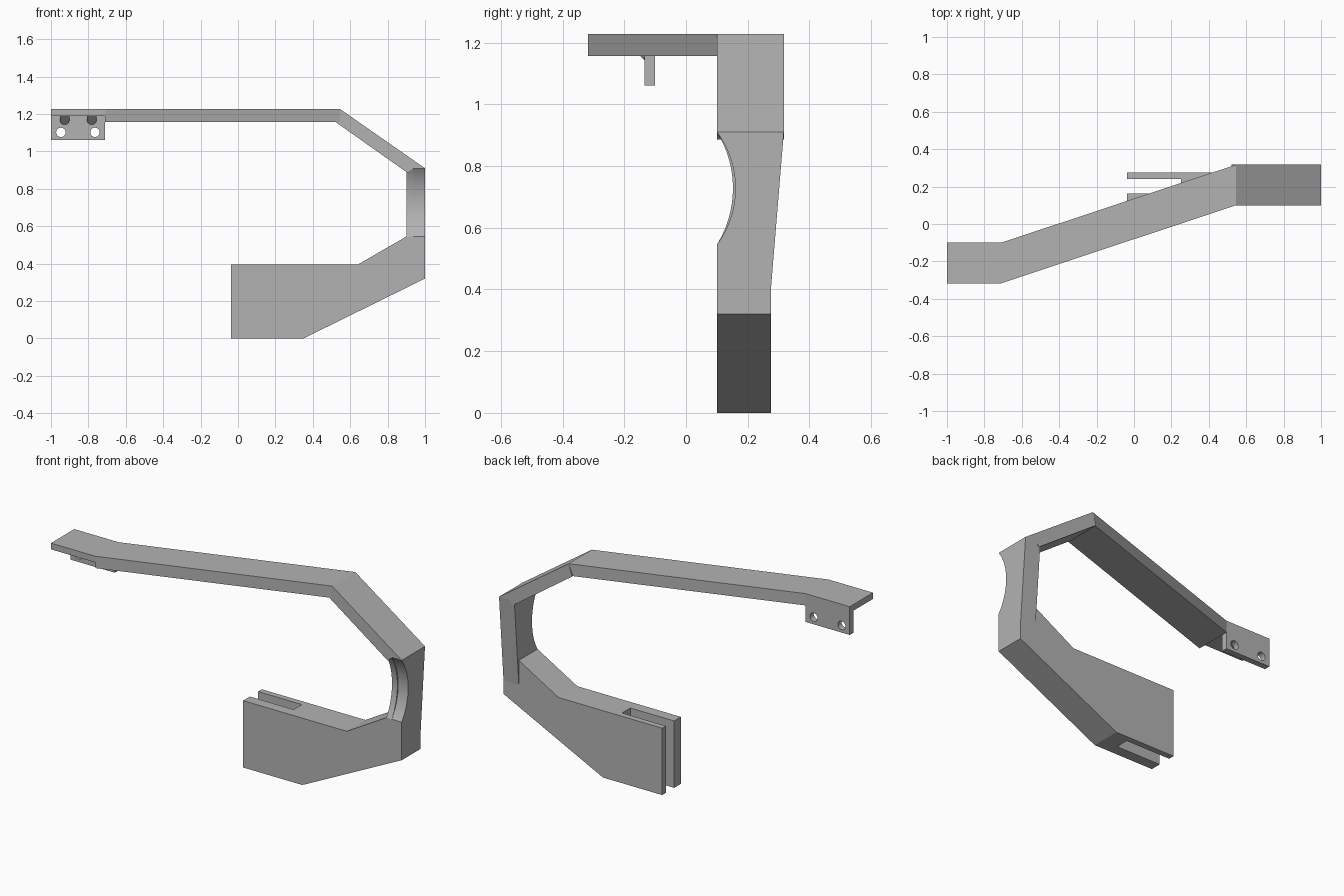
import bpy, bmesh, math

cube = bpy.data.objects.get("Cube")
if cube:
    bpy.data.objects.remove(cube, do_unlink=True)

grey = bpy.data.materials.new("plain grey")
grey.use_nodes = True
colour = (0.45, 0.45, 0.45, 1)
grey.diffuse_color = colour
grey.node_tree.nodes["Principled BSDF"].inputs["Base Color"].default_value = colour


def loft(name, start, end):
    """Solid between two matching outlines of 3D points."""
    bm = bmesh.new()
    a = [bm.verts.new(p) for p in start]
    b = [bm.verts.new(p) for p in end]
    bm.faces.new(a)
    bm.faces.new(b[::-1])
    for i in range(len(a)):
        j = (i + 1) % len(a)
        bm.faces.new((a[i], b[i], b[j], a[j]))
    bmesh.ops.remove_doubles(bm, verts=bm.verts, dist=1e-5)
    bmesh.ops.recalc_face_normals(bm, faces=bm.faces)
    mesh = bpy.data.meshes.new(name)
    bm.to_mesh(mesh)
    bm.free()
    mesh.materials.append(grey)
    obj = bpy.data.objects.new(name, mesh)
    bpy.context.collection.objects.link(obj)
    return obj


def prism(name, outline, axis, low, high):
    """Extrude a 2D outline along x, y or z."""
    k = "xyz".index(axis)

    def place(p, depth):
        q = list(p)
        q.insert(k, depth)
        return q
    return loft(name, [place(p, low) for p in outline], [place(p, high) for p in outline])


def rect(x0, x1, z0, z1):
    return [(x0, z0), (x1, z0), (x1, z1), (x0, z1)]


def circle(cx, cz, r, n=32):
    return [(cx + r * math.cos(math.tau * i / n), cz + r * math.sin(math.tau * i / n))
            for i in range(n)]


def cut(obj, cutter):
    mod = obj.modifiers.new("cut", "BOOLEAN")
    mod.operation = "DIFFERENCE"
    mod.solver = "EXACT"
    mod.object = cutter
    bpy.context.view_layer.objects.active = obj
    bpy.ops.object.modifier_apply(modifier=mod.name)
    bpy.data.objects.remove(cutter, do_unlink=True)


def smooth(obj):
    bpy.ops.object.select_all(action="DESELECT")
    obj.select_set(True)
    bpy.context.view_layer.objects.active = obj
    bpy.ops.object.shade_smooth_by_angle(angle=math.radians(30))


FRONT, BACK = 0.1, 0.275     # depth of the lower block
BEAM_BACK = 0.317            # depth of the upper beams
TOP, UNDER, THIN = 1.227, 1.157, 1.19
END = -0.71                  # where the thin mounting end starts

# Lower block with an open slot between two prongs
block = prism("lower_block", [(-0.037, 0), (0.35, 0), (1, 0.32), (1, 0.545),
                              (0.9, 0.545), (0.64, 0.395), (-0.037, 0.395)],
              "y", FRONT, BACK)
cut(block, prism("slot_cutter", rect(-0.2, 0.25, 0.163, 0.24), "z", -0.2, 0.6))


# Upright with a scooped front, slightly shallower on the inner strip
def upright(name, x0, x1, depth):
    z0, z1 = 0.545, 0.91
    half, mid = (z1 - z0) / 2, (z0 + z1) / 2
    r = (half ** 2 + depth ** 2) / (2 * depth)
    spread = math.asin(half / r)
    arc = []
    for i in range(33):
        t = spread * (1 - i / 16)
        arc.append((FRONT + depth - r + r * math.cos(t), mid + r * math.sin(t)))
    outline = [(FRONT, 0.4), (BACK, 0.4), (BEAM_BACK, z1)] + arc
    smooth(prism(name, outline, "x", x0, x1))


upright("upright_outer", 0.935, 1, 0.06)
upright("upright_inner", 0.9, 0.935, 0.052)

# Sloping beam
prism("sloping_beam", [(0.545, TOP), (1, 0.91), (0.935, 0.91), (0.91, 0.885),
                       (0.9, 0.89), (0.522, UNDER)], "y", FRONT, BEAM_BACK)

# Long angled arm and its thin mounting end
prism("long_arm", [(END, -BEAM_BACK), (0.545, FRONT), (0.545, BEAM_BACK),
                   (END, -FRONT)], "z", UNDER, TOP)
prism("mounting_end", rect(-1, END, -BEAM_BACK, -FRONT), "z", THIN, TOP)

# Hanging plate with two screw holes, and a rounded gusset above each
plate = prism("mounting_plate", rect(-1, END, 1.06, THIN), "y", -0.135, -FRONT)
for side, hole_x, gusset_x in (("right", -0.947, -0.927), ("left", -0.765, -0.782)):
    cut(plate, prism("hole_cutter", circle(hole_x, 1.102, 0.025), "y", -0.3, 0))
    r, low = 0.026, 1.143
    shape = [(gusset_x - r, THIN)]
    for i in range(17):
        t = math.pi * (1 + i / 16)
        shape.append((gusset_x + r * math.cos(t), low + r + r * math.sin(t)))
    shape.append((gusset_x + r, THIN))
    smooth(loft(side + "_gusset", [(x, -0.135, z) for x, z in shape],
                [(x, -0.135 - (z - low), z) for x, z in shape]))
smooth(plate)
